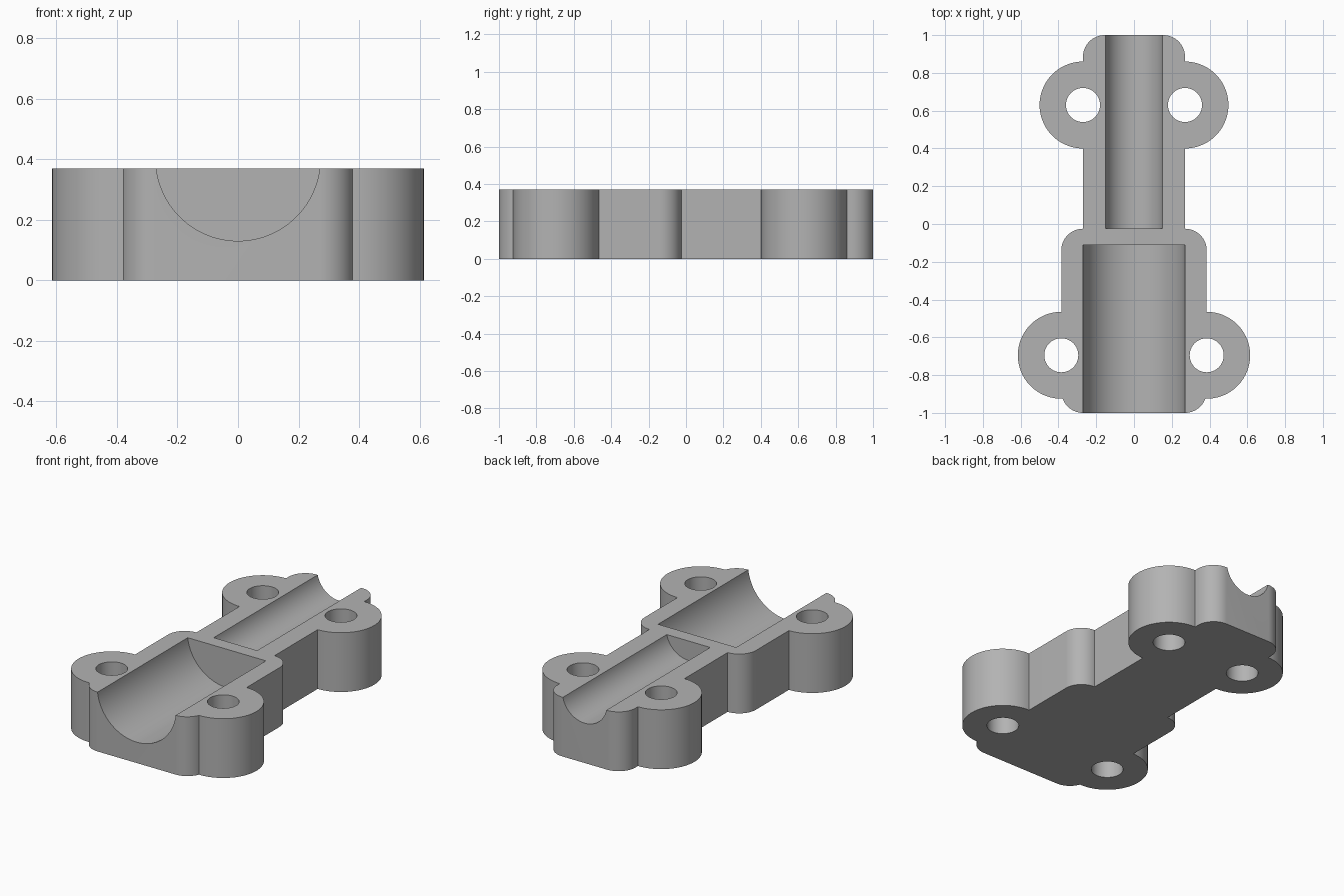
import bpy, bmesh
from math import radians, cos, sin, sqrt, ceil
from mathutils import Matrix

cube = bpy.data.objects.get("Cube")
if cube:
    bpy.data.objects.remove(cube)

HEIGHT = 0.37
AXIS_Z = 0.402          # shared axis of both channels, just above the top face
CORNER, EAR, HOLE = 0.115, 0.23, 0.09
BACK_X, BACK_Y = 0.27, 0.63
FRONT_X, FRONT_Y = 0.385, -0.695

grey = bpy.data.materials.new("plain_grey")
grey.use_nodes = True
colour = (0.45, 0.45, 0.45, 1)
grey.diffuse_color = colour
grey.node_tree.nodes["Principled BSDF"].inputs["Base Color"].default_value = colour


def make_object(name, bm):
    bmesh.ops.recalc_face_normals(bm, faces=bm.faces)
    mesh = bpy.data.meshes.new(name)
    bm.to_mesh(mesh)
    bm.free()
    mesh.materials.append(grey)
    obj = bpy.data.objects.new(name, mesh)
    bpy.context.collection.objects.link(obj)
    return obj


def arc(x, y, radius, start, end):
    steps = ceil(abs(end - start) / 5)
    angles = [radians(start + (end - start) * i / steps) for i in range(steps + 1)]
    return [(x + radius * cos(a), y + radius * sin(a)) for a in angles]


def cylinder(name, radius, length, matrix):
    bm = bmesh.new()
    bmesh.ops.create_cone(bm, cap_ends=True, segments=96, radius1=radius,
                          radius2=radius, depth=length, matrix=matrix)
    obj = make_object(name, bm)
    obj.hide_render = True
    return obj


# Body: one side of the outline from back to front, mirrored and extruded
side = (arc(BACK_X - CORNER, 1 - CORNER, CORNER, 90, 0)
        + arc(BACK_X, BACK_Y, EAR, 90, -90)
        + arc(BACK_X, -0.14, CORNER, 90, 0)
        + arc(FRONT_X, FRONT_Y, EAR, 90, -91.7)
        + arc(FRONT_X - CORNER, CORNER - 1, CORNER, -20.3, -90)[1:])
outline = side + [(-x, y) for x, y in reversed(side)]
bm = bmesh.new()
base = bm.faces.new([bm.verts.new((x, y, 0)) for x, y in outline])
top = bmesh.ops.extrude_face_region(bm, geom=[base])
bmesh.ops.translate(bm, vec=(0, 0, HEIGHT),
                    verts=[v for v in top["geom"] if isinstance(v, bmesh.types.BMVert)])
body = make_object("clamp_half_body", bm)

# Cutters: two channels along y, four bolt holes
cutters = []
for name, half_width, y0, y1 in (("front_channel_cutter", 0.27, -1.2, -0.11),
                                 ("back_channel_cutter", 0.15, -0.025, 1.2)):
    radius = sqrt(half_width ** 2 + (AXIS_Z - HEIGHT) ** 2)
    place = Matrix.Translation((0, (y0 + y1) / 2, AXIS_Z)) @ Matrix.Rotation(radians(90), 4, "X")
    cutters.append(cylinder(name, radius, y1 - y0, place))
for label, x, y in (("front", FRONT_X, FRONT_Y), ("back", BACK_X, BACK_Y)):
    for hand, sign in (("left", 1), ("right", -1)):
        place = Matrix.Translation((sign * x, y, HEIGHT / 2))
        cutters.append(cylinder(f"{label}_{hand}_hole_cutter", HOLE, 1, place))

bpy.ops.object.select_all(action="DESELECT")
bpy.context.view_layer.objects.active = body
body.select_set(True)
for cutter in cutters:
    cut = body.modifiers.new(cutter.name, "BOOLEAN")
    cut.operation = "DIFFERENCE"
    cut.solver = "EXACT"
    cut.object = cutter
    bpy.ops.object.modifier_apply(modifier=cut.name)
for cutter in cutters:
    bpy.data.objects.remove(cutter)

bpy.ops.object.shade_smooth_by_angle(angle=radians(25))
